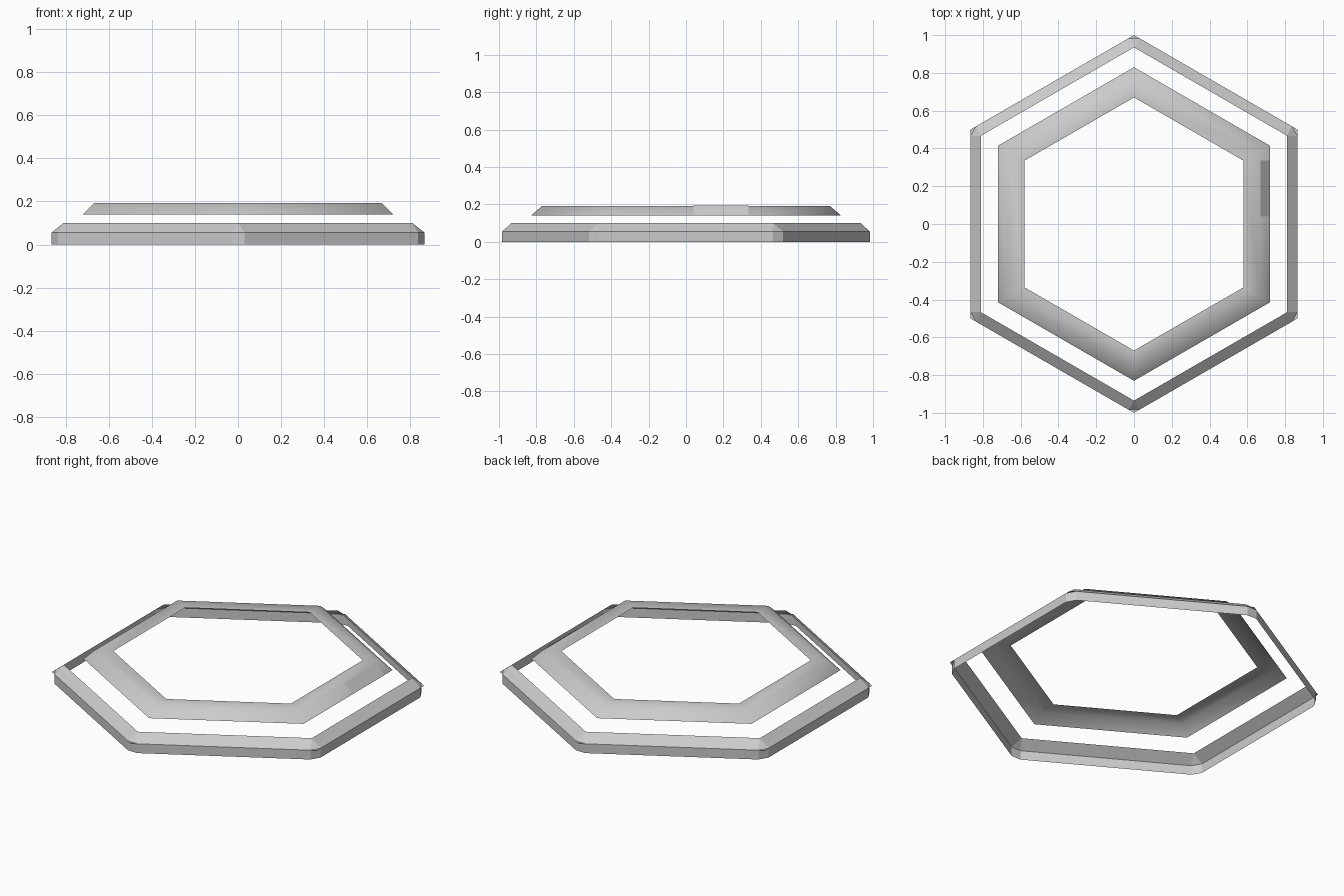
import bpy
import bmesh
from math import sin, cos, radians
from mathutils import Vector

cube = bpy.data.objects.get("Cube")
if cube:
    bpy.data.objects.remove(cube, do_unlink=True)

grey = bpy.data.materials.new("light grey")
grey.use_nodes = True
colour = (0.6, 0.6, 0.6, 1)
grey.diffuse_color = colour
grey.node_tree.nodes["Principled BSDF"].inputs["Base Color"].default_value = colour


def hexagon(radius, z):
    # Points sit on the front and back, flat sides face left and right
    return [Vector((radius * cos(radians(30 + 60 * i)),
                    radius * sin(radians(30 + 60 * i)), z)) for i in range(6)]


def chamfered(radius, z, cut):
    # Two points beside each corner
    corners = hexagon(radius, z)
    points = []
    for i, corner in enumerate(corners):
        points.append(corner.lerp(corners[i - 1], cut))
        points.append(corner.lerp(corners[(i + 1) % 6], cut))
    return points


def finish(name, bm, smooth=None):
    mesh = bpy.data.meshes.new(name)
    bm.to_mesh(mesh)
    bm.free()
    mesh.materials.append(grey)
    obj = bpy.data.objects.new(name, mesh)
    bpy.context.collection.objects.link(obj)
    if smooth:
        bpy.ops.object.select_all(action='DESELECT')
        obj.select_set(True)
        bpy.context.view_layer.objects.active = obj
        bpy.ops.object.shade_smooth_by_angle(angle=radians(smooth))
    return obj


def add_loop(bm, points):
    return [bm.verts.new(p) for p in points]


def bridge(bm, low, high):
    n = len(low)
    for i in range(n):
        j = (i + 1) % n
        bm.faces.new((low[i], low[j], high[j], high[i]))


# Outer ring: open wall, flat corner tips and a sloping rim
bm = bmesh.new()
foot = add_loop(bm, chamfered(1, 0, 0.035))
brow = add_loop(bm, chamfered(1, 0.055, 0.035))
tips = add_loop(bm, hexagon(1, 0.055))
rim = add_loop(bm, hexagon(0.935, 0.1))
bridge(bm, foot, brow)
for i in range(6):
    j = (i + 1) % 6
    before, after, following = brow[2 * i], brow[2 * i + 1], brow[2 * j]
    bm.faces.new((before, tips[i], after))
    bm.faces.new((before, after, rim[i]))
    bm.faces.new((after, following, rim[j], rim[i]))
finish("outer_ring", bm)

# Inner ring: floating flat band with a sloping edge
bm = bmesh.new()
loops = [add_loop(bm, hexagon(r, z))
         for r, z in ((0.83, 0.14), (0.77, 0.192), (0.67, 0.192))]
bridge(bm, loops[0], loops[1])
bridge(bm, loops[1], loops[2])
finish("inner_ring", bm, 50)

# Thin plate on the left slope of the inner ring
bm = bmesh.new()
lift = Vector((0.0015, 0, 0.0015))
plate = [Vector(p) + lift for p in ((0.717, 0.04, 0.142), (0.717, 0.335, 0.142),
                                    (0.667, 0.335, 0.192), (0.667, 0.04, 0.192))]
bm.faces.new(add_loop(bm, plate))
finish("slope_plate", bm)
